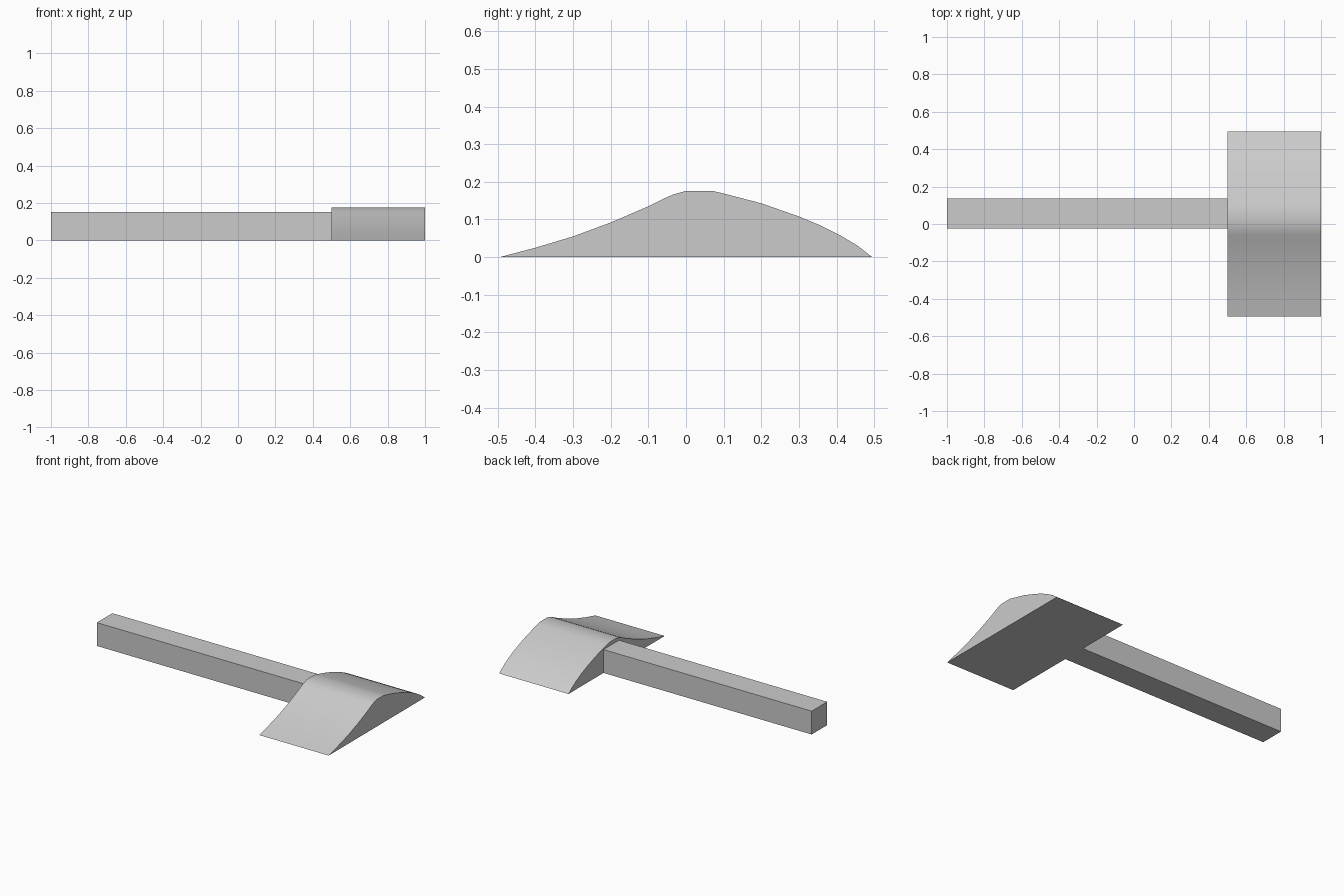
import bpy
import bmesh
from math import radians

cube = bpy.data.objects.get("Cube")
if cube:
    bpy.data.objects.remove(cube, do_unlink=True)

GREY = (0.6, 0.6, 0.6, 1)
grey = bpy.data.materials.new("plain grey")
grey.use_nodes = True
grey.diffuse_color = GREY
grey.node_tree.nodes["Principled BSDF"].inputs["Base Color"].default_value = GREY


def extrude_along_x(name, profile, x_start, x_end):
    """Closed solid from a (y, z) profile swept from x_start to x_end."""
    bm = bmesh.new()
    cap = bm.faces.new([bm.verts.new((x_start, y, z)) for y, z in profile])
    swept = bmesh.ops.extrude_face_region(bm, geom=[cap], use_keep_orig=True)
    moved = [v for v in swept["geom"] if isinstance(v, bmesh.types.BMVert)]
    bmesh.ops.translate(bm, verts=moved, vec=(x_end - x_start, 0, 0))
    bmesh.ops.recalc_face_normals(bm, faces=bm.faces)
    mesh = bpy.data.meshes.new(name)
    bm.to_mesh(mesh)
    bm.free()
    mesh.materials.append(grey)
    obj = bpy.data.objects.new(name, mesh)
    bpy.context.collection.objects.link(obj)
    return obj


# Handle: square bar, set slightly behind the centre line
extrude_along_x("handle", [(-0.025, 0), (0.135, 0), (0.135, 0.152), (-0.025, 0.152)], -1, 0.5)

# Head: hollow front slope, flat crest, rounded back slope, flat underside
front_slope = [(-0.495, 0), (-0.4, 0.025), (-0.3, 0.055), (-0.2, 0.092),
               (-0.1, 0.135), (-0.06, 0.155), (-0.035, 0.166)]
crest = [(0, 0.176), (0.07, 0.176)]
back_slope = [(0.1, 0.169), (0.2, 0.143), (0.3, 0.108), (0.36, 0.083),
              (0.41, 0.058), (0.455, 0.031), (0.495, 0)]
head = extrude_along_x("head", front_slope + crest + back_slope, 0.5, 1)

# Soft shading over the curved faces, crisp end edges
bpy.ops.object.select_all(action="DESELECT")
head.select_set(True)
bpy.context.view_layer.objects.active = head
bpy.ops.object.shade_smooth_by_angle(angle=radians(30))
